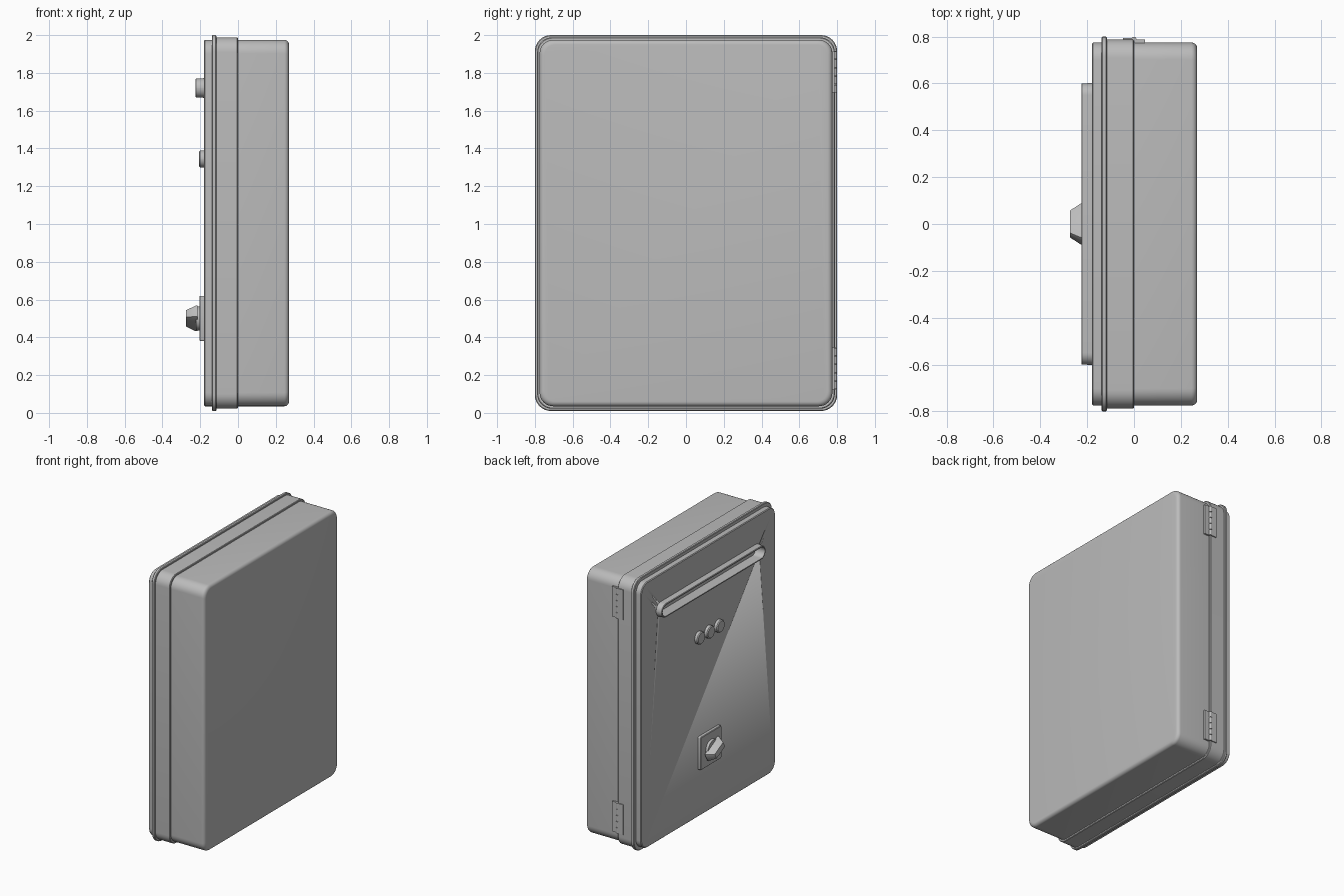
import bpy, bmesh, math
from mathutils import Matrix

old = bpy.data.objects.get("Cube")
if old:
    bpy.data.objects.remove(old, do_unlink=True)

GREY = (0.5, 0.5, 0.5, 1)
grey = bpy.data.materials.new("painted grey")
grey.use_nodes = True
grey.diffuse_color = GREY
grey.node_tree.nodes["Principled BSDF"].inputs["Base Color"].default_value = GREY


def finish(bm, name, location=(0, 0, 0), angle=35):
    bmesh.ops.recalc_face_normals(bm, faces=bm.faces)
    mesh = bpy.data.meshes.new(name)
    bm.to_mesh(mesh)
    bm.free()
    mesh.materials.append(grey)
    ob = bpy.data.objects.new(name, mesh)
    ob.location = location
    bpy.context.collection.objects.link(ob)
    bpy.ops.object.select_all(action='DESELECT')
    ob.select_set(True)
    bpy.context.view_layer.objects.active = ob
    bpy.ops.object.shade_smooth_by_angle(angle=math.radians(angle))
    return ob


def rounded_ring(x, hy, hz, r, steps):
    """Rounded rectangle in the YZ plane at depth x."""
    points = []
    for q, (sy, sz) in enumerate(((1, 1), (-1, 1), (-1, -1), (1, -1))):
        for i in range(steps + 1):
            a = (q + i / steps) * math.pi / 2
            points.append((x, sy * (hy - r) + r * math.cos(a),
                           sz * (hz - r) + r * math.sin(a)))
    return points


def loft(name, rings, y=0, z=0, steps=8, turn=0):
    """Solid through rings of (x, half width, half height, corner radius)."""
    bm = bmesh.new()
    loops = [[bm.verts.new(p) for p in rounded_ring(*ring, steps)] for ring in rings]
    n = len(loops[0])
    for a, b in zip(loops, loops[1:]):
        for i in range(n):
            j = (i + 1) % n
            bm.faces.new((a[i], a[j], b[j], b[i]))
    bm.faces.new(loops[0])
    bm.faces.new(loops[-1])
    bmesh.ops.remove_doubles(bm, verts=bm.verts, dist=1e-5)
    bmesh.ops.rotate(bm, verts=bm.verts, matrix=Matrix.Rotation(turn, 3, 'X'))
    return finish(bm, name, (0, y, z))


def inset(x, d):
    """Ring of the cabinet outline, moved inwards by d."""
    return (x, 0.8 - d, 0.995 - d, 0.085 - d * 0.5)


def disc(x, r):
    return (x, r, r, r * 0.999)


def box(name, size, location):
    bm = bmesh.new()
    bmesh.ops.create_cube(bm, size=1)
    bmesh.ops.scale(bm, vec=size, verts=bm.verts)
    return finish(bm, name, location)


MID = 1.005
# Cabinet shell, with a soft rear edge
rear = [inset(0.245 + 0.025 * math.sin(a), 0.05 - 0.025 * math.cos(a))
        for a in (i * math.pi / 10 for i in range(6))]
loft("cabinet_body", [inset(-0.01, 0.025)] + rear, z=MID)
loft("cabinet_collar", [inset(-0.12, 0.012), inset(-0.004, 0.012), inset(0, 0.016)], z=MID)
loft("door_flange", [inset(-0.138, 0.004), inset(-0.134, 0), inset(-0.119, 0),
                     inset(-0.115, 0.004)], z=MID)
door = loft("door", [inset(-0.18, 0.03), inset(-0.175, 0.025), inset(-0.13, 0.025)], z=MID)

# Long recessed slot in the door
SLOT_Z = 1.72
cutter = loft("slot_cutter", [(-0.3, 0.595, 0.045, 0.0449), (-0.145, 0.595, 0.045, 0.0449)],
              z=SLOT_Z)
cutter.hide_render = True
bpy.context.view_layer.objects.active = door
cut = door.modifiers.new("slot", 'BOOLEAN')
cut.operation = 'DIFFERENCE'
cut.solver = 'EXACT'
cut.object = cutter
bpy.ops.object.modifier_apply(modifier=cut.name)
bpy.data.objects.remove(cutter, do_unlink=True)


def slot(x, r):
    return (x, 0.55 + r, r, r * 0.999)


loft("slot_frame", [slot(-0.147, 0.043), slot(-0.178, 0.043), slot(-0.178, 0.052),
                    slot(-0.222, 0.05), slot(-0.225, 0.047), slot(-0.225, 0.04),
                    slot(-0.15, 0.04)], z=SLOT_Z)

# Row of round buttons
for i, label in enumerate(("left", "middle", "right")):
    loft("button_" + label, [disc(-0.175, 0.045), disc(-0.2, 0.045), disc(-0.206, 0.039)],
         y=(i - 1) * 0.113, z=1.345)

# Rotary switch: plate, collar and tapered grip
SWITCH_Z = 0.5
loft("switch_plate", [(-0.175, 0.12, 0.12, 0.008), (-0.2, 0.12, 0.12, 0.008),
                      (-0.204, 0.116, 0.116, 0.006)], z=SWITCH_Z, steps=3)
loft("switch_collar", [disc(-0.2, 0.065), disc(-0.222, 0.062)], z=SWITCH_Z)
loft("switch_grip", [(-0.215, 0.085, 0.034, 0.006), (-0.225, 0.085, 0.034, 0.006),
                     (-0.274, 0.055, 0.022, 0.004)],
     z=SWITCH_Z, steps=2, turn=math.radians(-28))

# Hinges on the +y side
for label, z in (("upper", 1.805), ("lower", 0.235)):
    box(label + "_hinge_body_leaf", (0.045, 0.02, 0.22), (0.025, 0.777, z))
    box(label + "_hinge_door_leaf", (0.045, 0.012, 0.22), (-0.025, 0.789, z))
    for k in range(5):
        bm = bmesh.new()
        bmesh.ops.create_cone(bm, cap_ends=True, segments=16, radius1=0.011,
                              radius2=0.011, depth=0.041)
        finish(bm, f"{label}_hinge_knuckle_{k + 1}", (0, 0.788, z + (k - 2) * 0.0445))
